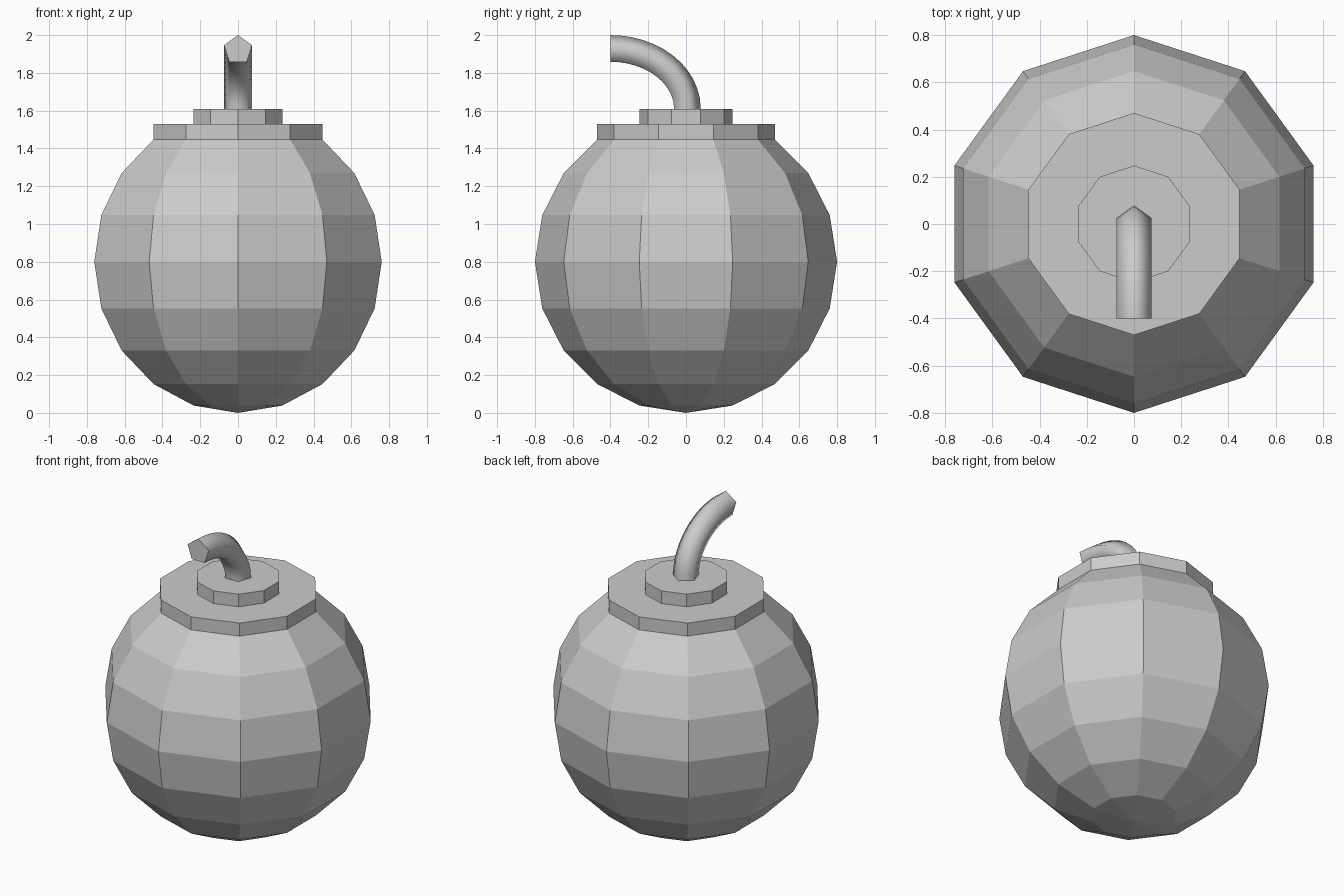
import bpy, bmesh
from math import sin, cos, pi, radians
from mathutils import Vector

if "Cube" in bpy.data.objects:
    bpy.data.objects.remove(bpy.data.objects["Cube"])

SIDES = 10
R = 0.8


def finish(name, bm):
    bmesh.ops.recalc_face_normals(bm, faces=bm.faces)
    me = bpy.data.meshes.new(name)
    bm.to_mesh(me)
    bm.free()
    ob = bpy.data.objects.new(name, me)
    bpy.context.collection.objects.link(ob)
    return ob


def lathe(name, profile):
    """Spin an (r, z) profile around z, with a corner on the y axis."""
    bm = bmesh.new()
    pts = [bm.verts.new((0, r, z)) for r, z in profile]
    edges = [bm.edges.new(p) for p in zip(pts, pts[1:])]
    bmesh.ops.spin(bm, geom=pts + edges, cent=(0, 0, 0), axis=(0, 0, 1),
                   angle=2 * pi, steps=SIDES, use_merge=True)
    bmesh.ops.remove_doubles(bm, verts=bm.verts, dist=1e-4)
    bmesh.ops.dissolve_degenerate(bm, edges=bm.edges, dist=1e-5)
    return finish(name, bm)


# Round body: sphere stopped at the collar, then two stepped rings in one skin
profile = [(R * sin(radians(a)), R - R * cos(radians(a))) for a in range(0, 145, 18)]
neck_r, neck_z = profile[-1]
cap_r = R * sin(radians(18))
profile += [(neck_r, 1.53), (cap_r, 1.53), (cap_r, 1.61), (0, 1.61)]
lathe("body_with_stepped_collar", profile)

# Fuse: five-sided tube swept along a quarter ellipse, bending to the front
bm = bmesh.new()
r, steps = 0.078, 12
a, b = 0.4, 0.312
rings = []
for i in range(steps + 1):
    t = pi / 2 * i / steps
    centre = Vector((0, -a + a * cos(t), 1.61 + b * sin(t)))
    normal = Vector((0, b * cos(t), a * sin(t))).normalized()
    rings.append([bm.verts.new(centre + r * (Vector((sin(k * 2 * pi / 5), 0, 0))
                                             + normal * cos(k * 2 * pi / 5)))
                  for k in range(5)])
for p, q in zip(rings, rings[1:]):
    for k in range(5):
        n = (k + 1) % 5
        bm.faces.new((p[k], p[n], q[n], q[k])).smooth = True
tip = bm.faces.new(rings[-1])
for e in tip.edges:
    e.smooth = False
finish("fuse", bm)
